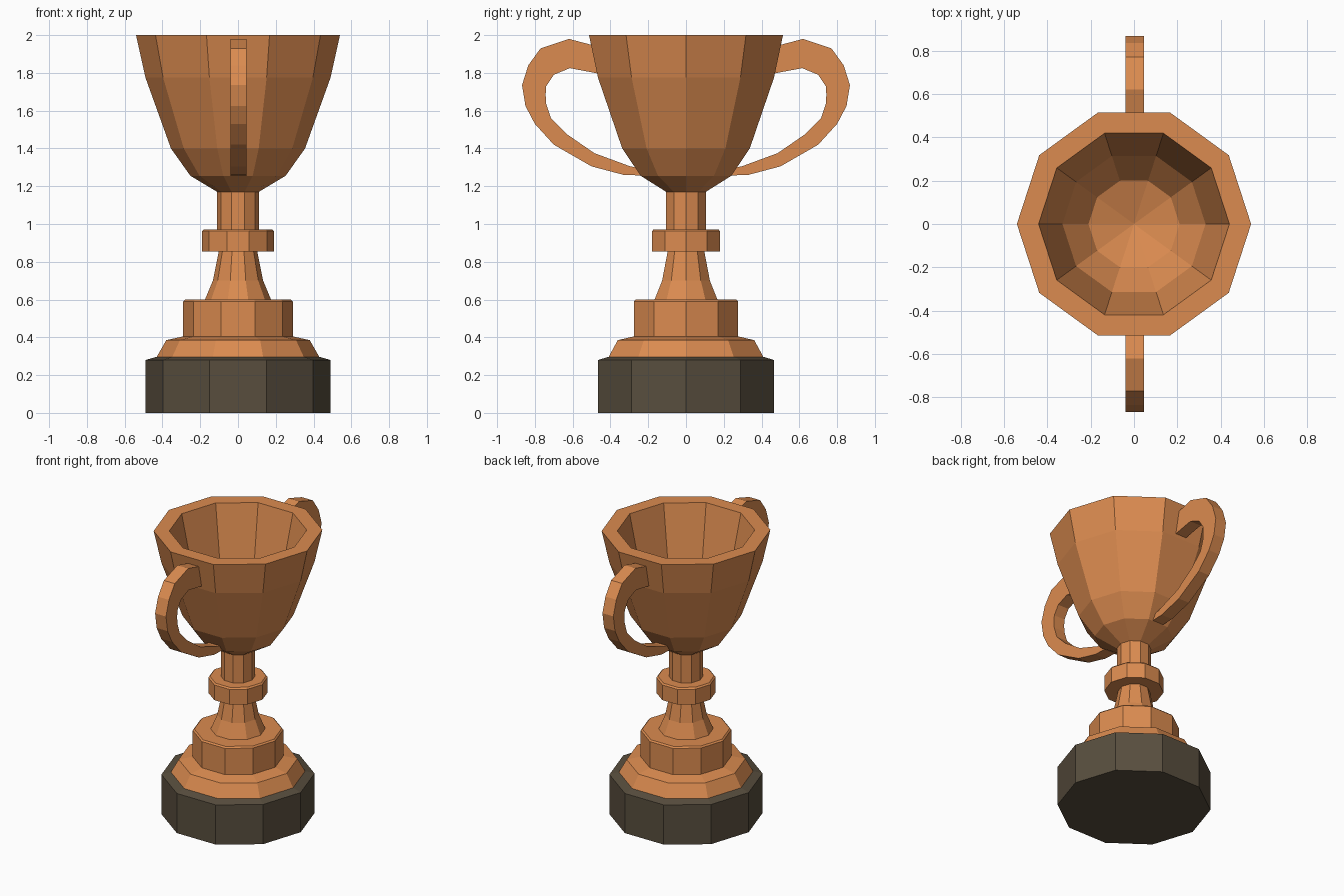
import bpy, bmesh, math

if "Cube" in bpy.data.objects:
    bpy.data.objects.remove(bpy.data.objects["Cube"])

SIDES = 10


def material(name, rgb):
    m = bpy.data.materials.new(name)
    m.diffuse_color = (*rgb, 1)
    m.use_nodes = True
    m.node_tree.nodes["Principled BSDF"].inputs["Base Color"].default_value = m.diffuse_color
    return m


bronze = material("bronze", (0.71, 0.26, 0.08))
dark_wood = material("dark wood", (0.098, 0.076, 0.048))


def finish(bm, name, mat):
    bmesh.ops.recalc_face_normals(bm, faces=bm.faces)
    me = bpy.data.meshes.new(name)
    bm.to_mesh(me)
    bm.free()
    me.materials.append(mat)
    ob = bpy.data.objects.new(name, me)
    bpy.context.collection.objects.link(ob)
    return ob


def lathe(name, profile, mat):
    """Ten-sided turned solid from (radius, height) points, closed at both ends."""
    bm = bmesh.new()
    rings = [[bm.verts.new((r * math.cos(2 * math.pi * i / SIDES),
                            r * math.sin(2 * math.pi * i / SIDES), z))
              for i in range(SIDES)] for r, z in profile]
    for a, b in zip(rings, rings[1:]):
        for i in range(SIDES):
            j = (i + 1) % SIDES
            bm.faces.new((a[i], a[j], b[j], b[i]))
    bm.faces.new(rings[0])
    bm.faces.new(rings[-1])
    bmesh.ops.remove_doubles(bm, verts=bm.verts, dist=0.0001)
    return finish(bm, name, mat)


# Plinth
lathe("plinth", [(0.49, 0), (0.49, 0.28), (0.43, 0.297)], dark_wood)

# Stepped foot, stem, collar and hollow bowl as one turned body
bm_profile = [(0.43, 0.297), (0.38, 0.385), (0.29, 0.405), (0.29, 0.59),
              (0.28, 0.60), (0.175, 0.60), (0.133, 0.70), (0.102, 0.855),
              (0.19, 0.855), (0.19, 0.962), (0.18, 0.972), (0.11, 0.972),
              (0.11, 1.17), (0.252, 1.255), (0.355, 1.40), (0.49, 1.775),
              (0.54, 2.0), (0.44, 2.0), (0.33, 1.50), (0.21, 1.35),
              (0.002, 1.28)]
lathe("cup_body", bm_profile, bronze)

# Handles: matching outer and inner outlines in the side plane
outer = [(0.45, 1.935), (0.62, 1.98), (0.77, 1.93), (0.835, 1.84),
         (0.868, 1.735), (0.85, 1.625), (0.80, 1.53), (0.70, 1.42),
         (0.50, 1.305), (0.33, 1.26), (0.235, 1.257)]
inner = [(0.43, 1.79), (0.615, 1.825), (0.70, 1.79), (0.74, 1.73),
         (0.743, 1.685), (0.741, 1.64), (0.715, 1.56), (0.63, 1.475),
         (0.485, 1.375), (0.295, 1.305), (0.235, 1.295)]


def handle(name, side):
    bm = bmesh.new()
    rows = [[bm.verts.new((x, side * p[0], p[1]))
             for x, p in ((-0.04, o), (0.045, o), (0.045, n), (-0.04, n))]
            for o, n in zip(outer, inner)]
    for a, b in zip(rows, rows[1:]):
        for i in range(4):
            j = (i + 1) % 4
            bm.faces.new((a[i], a[j], b[j], b[i]))
    bm.faces.new(rows[0])
    bm.faces.new(rows[-1])
    finish(bm, name, bronze)


handle("front_handle", -1)
handle("back_handle", 1)
